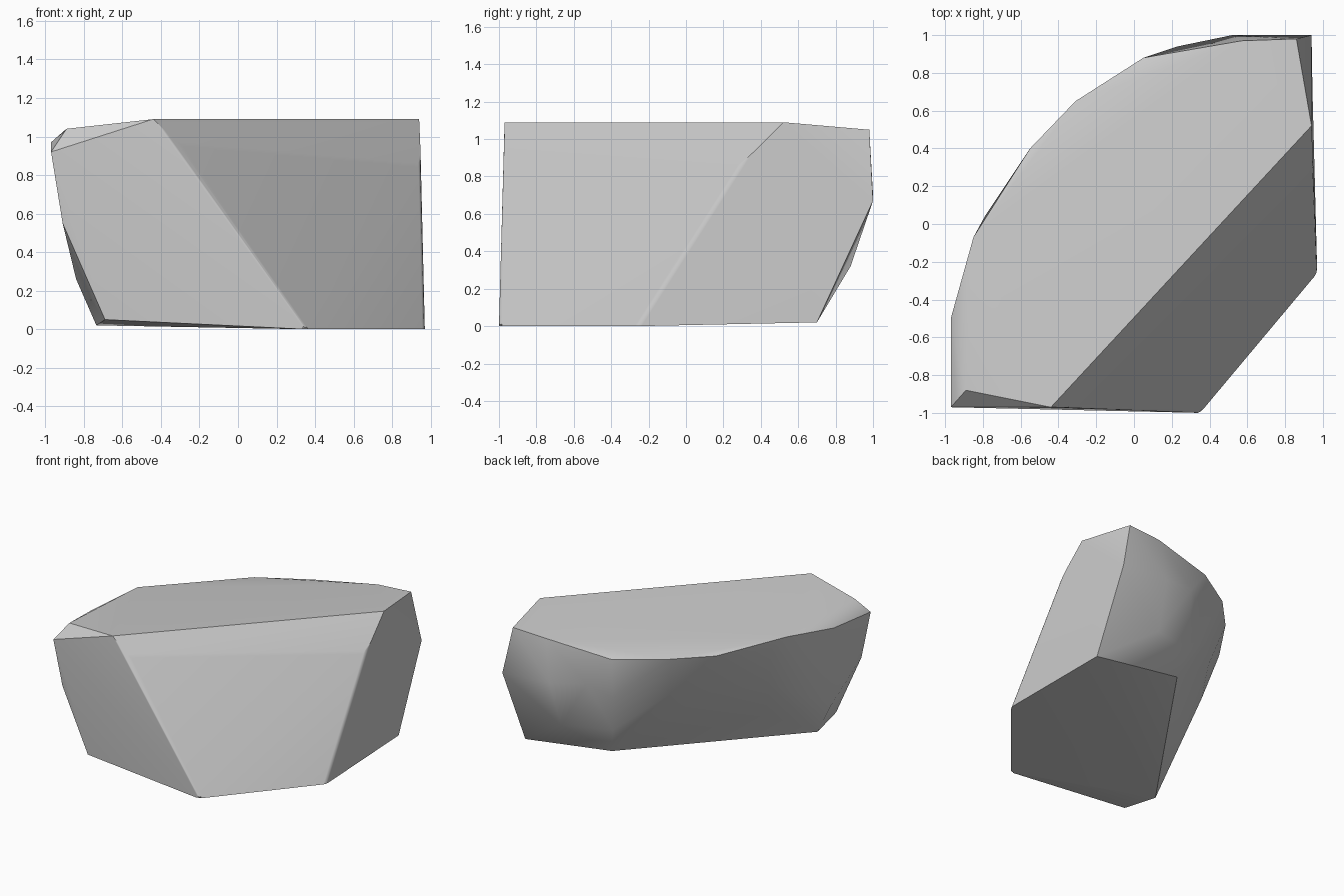
import bpy
import bmesh
from math import radians
from mathutils import Vector

# Remove the default object
default_cube = bpy.data.objects.get("Cube")
if default_cube:
    bpy.data.objects.remove(default_cube, do_unlink=True)


def make_material(name, color):
    material = bpy.data.materials.new(name)
    material.use_nodes = True
    material.diffuse_color = color
    shader = material.node_tree.nodes["Principled BSDF"]
    shader.inputs["Base Color"].default_value = color
    return material


def rounded_flank(upper, lower, bulge):
    """Intermediate points of a flank that swells outward between two rims."""
    upper, lower = Vector(upper), Vector(lower)
    outward = Vector((-0.75, 0.66, 0))
    return [lower.lerp(upper, height) + outward * bulge * 4 * height * (1 - height)
            for height in (0.25, 0.6)]


def find_edge(bm, start, end):
    """The edge of the mesh whose ends lie nearest to two points."""
    return min(bm.edges, key=lambda edge: min(
        (edge.verts[0].co - Vector(a)).length + (edge.verts[1].co - Vector(b)).length
        for a, b in ((start, end), (end, start))))


# Slanted cut face; its side creases bend near the top corners
front_crease = [(-0.44, -0.97, 1.09), (-0.3, -0.97, 0.95), (0.35, -1, 0)]
left_crease = [(0.94, 0.52, 1.09), (0.95, 0.29, 0.86), (0.97, -0.26, 0)]

# Flat front end and its chipped upper corner
front_end = [(-0.97, -0.97, 0.92), (-0.89, -0.88, 1.04),
             (-0.91, -0.94, 0.55), (-0.69, -0.93, 0.05)]

# Flat left end and its chipped upper corner
left_end = [(0.86, 0.98, 1.05), (0.94, 1, 0.67), (0.945, 0.7, 0.02)]

# Curved back: matching points along the upper and lower rims
upper_rim = [(0.05, 0.88, 0.97), (-0.31, 0.65, 0.98),
             (-0.55, 0.4, 0.975), (-0.79, 0.04, 0.96)]
lower_rim = [(0.17, 0.7, 0.13), (-0.06, 0.38, 0.13),
             (-0.235, 0.13, 0.12), (-0.5, -0.27, 0.07)]
back = upper_rim + lower_rim
for upper, lower in zip(upper_rim, lower_rim):
    back += rounded_flank(upper, lower, bulge=0.04)

# Rounded shoulders joining the back to the top and both ends
shoulders = [(0.57, 0.97, 1.035), (0.52, 1, 0.7), (0.23, 0.94, 0.75),
             (0.5, 0.88, 0.32), (-0.85, -0.07, 1.03), (-0.97, -0.5, 0.97),
             (-0.84, -0.66, 0.26), (-0.735, -0.63, 0.02)]

# Wrap the points in one solid and merge nearly flat facets
mesh = bpy.data.meshes.new("stone_block")
bm = bmesh.new()
for point in front_crease + left_crease + front_end + left_end + back + shoulders:
    bm.verts.new(point)
bmesh.ops.convex_hull(bm, input=list(bm.verts))
loose = [v for v in bm.verts if not v.link_faces]
bmesh.ops.delete(bm, geom=loose, context="VERTS")
bmesh.ops.dissolve_limit(bm, angle_limit=radians(2),
                         verts=list(bm.verts), edges=list(bm.edges))

# Soften the long lower part of both side creases
soft_edges = [find_edge(bm, *crease[1:]) for crease in (front_crease, left_crease)]
bmesh.ops.bevel(bm, geom=soft_edges, offset=0.02, segments=2, profile=0.5,
                affect="EDGES", clamp_overlap=True)
bmesh.ops.recalc_face_normals(bm, faces=list(bm.faces))
bm.to_mesh(mesh)
bm.free()

stone = bpy.data.objects.new("stone_block", mesh)
bpy.context.collection.objects.link(stone)
mesh.materials.append(make_material("grey_stone", (0.6, 0.6, 0.6, 1)))

# Smooth the rounded back while keeping the cut edges crisp
bpy.ops.object.select_all(action="DESELECT")
stone.select_set(True)
bpy.context.view_layer.objects.active = stone
bpy.ops.object.shade_smooth_by_angle(angle=radians(30))
weighting = stone.modifiers.new("flat_face_shading", "WEIGHTED_NORMAL")
weighting.keep_sharp = True
